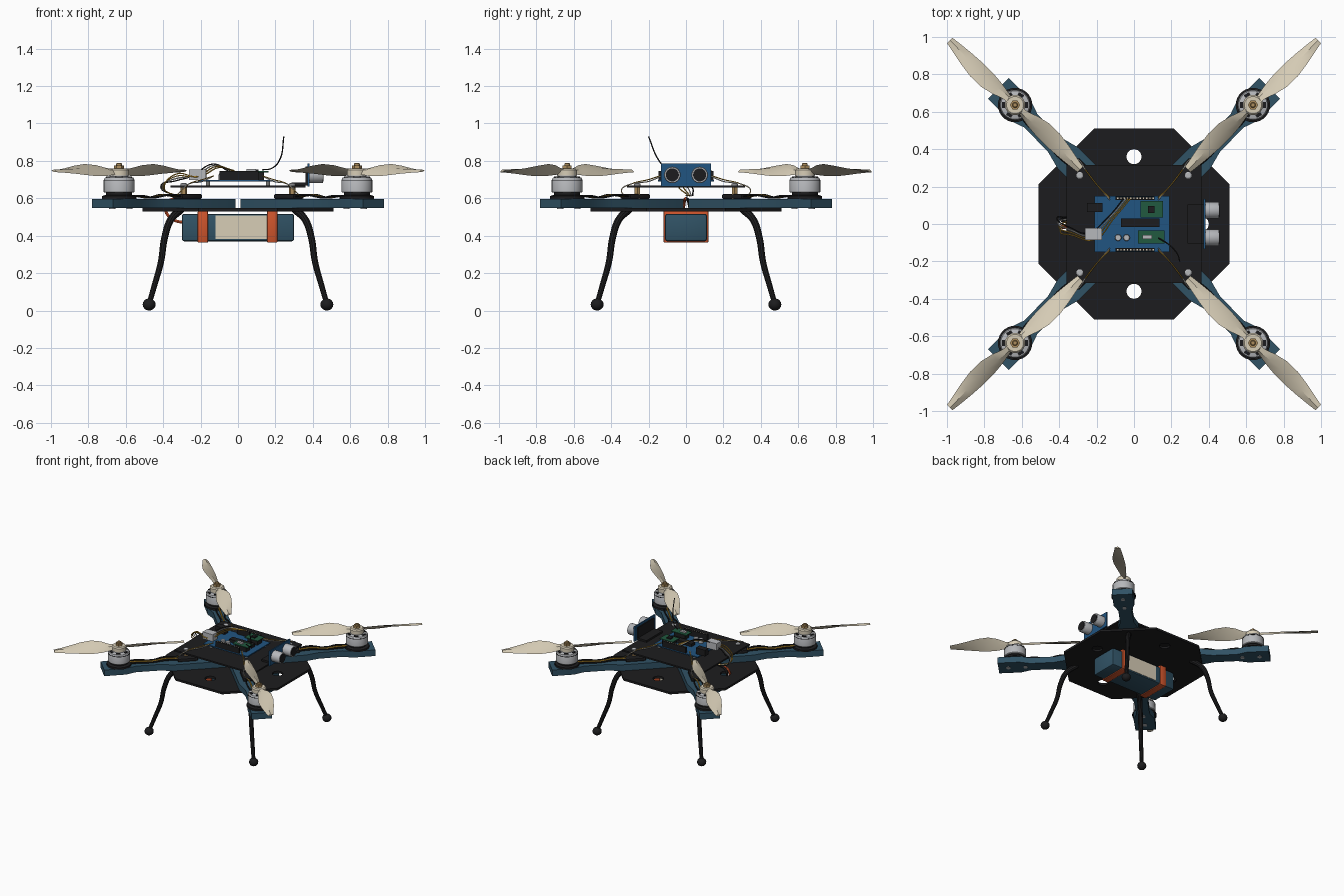
import bpy, bmesh, math
from mathutils import Vector, Matrix

if "Cube" in bpy.data.objects:
    bpy.data.objects.remove(bpy.data.objects["Cube"])

COLOURS = {
    "black": (0.012, 0.012, 0.013), "slate_blue": (0.03, 0.085, 0.13), "orange": (0.62, 0.09, 0.025),
    "cream": (0.68, 0.61, 0.47), "silver": (0.47, 0.48, 0.5), "brass": (0.42, 0.27, 0.11),
    "board_blue": (0.015, 0.09, 0.22), "green": (0.015, 0.10, 0.05),
    "yellow": (0.6, 0.33, 0.03), "white": (0.7, 0.7, 0.66)}
MATS = {}
for n, c in COLOURS.items():
    MATS[n] = bpy.data.materials.new(n)
    MATS[n].diffuse_color = (*c, 1)


def add_mesh(name, me, *mats):
    me.materials.clear()
    for m in mats:
        me.materials.append(MATS[m])
    ob = bpy.data.objects.new(name, me)
    bpy.context.collection.objects.link(ob)
    return ob


def finish(name, bm, *mats):
    bmesh.ops.recalc_face_normals(bm, faces=bm.faces)
    me = bpy.data.meshes.new(name)
    bm.to_mesh(me)
    bm.free()
    return add_mesh(name, me, *mats)


def box(name, mat, x, y, z, bevel=0, turn=None):
    """Box from ranges; turn = optional matrix."""
    bm = bmesh.new()
    bmesh.ops.create_cube(bm, size=1)
    for v in bm.verts:
        v.co = [(a + b) / 2 + c * (b - a) for (a, b), c in zip((x, y, z), v.co)]
    if bevel:
        bmesh.ops.bevel(bm, geom=bm.edges[:], offset=bevel, segments=2, affect='EDGES', profile=0.5)
    if turn:
        bm.transform(turn)
    return finish(name, bm, mat)


def lathe(name, mat, profile, loc, segs=28, axis='Z'):
    """Closed solid of revolution from (radius, height) points."""
    bm = bmesh.new()
    rings = [[bm.verts.new((r * math.cos(math.tau * i / segs), r * math.sin(math.tau * i / segs), z))
              for i in range(segs)] for r, z in profile]
    for a, b in zip(rings, rings[1:]):
        for i in range(segs):
            bm.faces.new((a[i], a[i - 1], b[i - 1], b[i]))
    bm.faces.new(rings[0])
    bm.faces.new(rings[-1])
    if axis == 'X':
        bm.transform(Matrix.Rotation(math.pi / 2, 4, 'Y'))
    bm.transform(Matrix.Translation(loc))
    return finish(name, bm, mat)


def from_curve(name, cu, mat):
    tmp = bpy.data.objects.new(name, cu)
    bpy.context.collection.objects.link(tmp)
    bpy.context.view_layer.update()
    me = bpy.data.meshes.new_from_object(tmp.evaluated_get(bpy.context.evaluated_depsgraph_get()))
    bpy.data.objects.remove(tmp)
    return add_mesh(name, me, mat)


def tube(name, mat, pts, r, r_end=None, res=1):
    cu = bpy.data.curves.new(name, 'CURVE')
    cu.dimensions, cu.bevel_depth, cu.bevel_resolution = '3D', r, res
    cu.resolution_u, cu.use_fill_caps = 6, True
    sp = cu.splines.new('BEZIER')
    sp.bezier_points.add(len(pts) - 1)
    for i, (bp, p) in enumerate(zip(sp.bezier_points, pts)):
        bp.co = p
        bp.handle_left_type = bp.handle_right_type = 'AUTO'
        bp.radius = 1 + ((r_end or r) / r - 1) * i / (len(pts) - 1)
    return from_curve(name, cu, mat)


def plate(name, mat, outline, holes, z0, z1):
    """Flat plate with round holes, as a filled 2D curve."""
    cu = bpy.data.curves.new(name, 'CURVE')
    cu.dimensions, cu.fill_mode, cu.extrude = '2D', 'BOTH', (z1 - z0) / 2
    loops = [outline] + [[(x + r * math.cos(math.tau * i / 24), y + r * math.sin(math.tau * i / 24))
                          for i in range(24)] for x, y, r in holes]
    for lp in loops:
        sp = cu.splines.new('POLY')
        sp.points.add(len(lp) - 1)
        for p, (x, y) in zip(sp.points, lp):
            p.co = (x, y, 0, 1)
        sp.use_cyclic_u = True
    ob = from_curve(name, cu, mat)
    ob.data.transform(Matrix.Translation((0, 0, (z0 + z1) / 2)))
    return ob


def propeller(name, loc, ang, hand):
    """Two twisted blades with orange tips; hand = +1 or -1 for spin direction."""
    stations = [(.02, .022, .022, 40), (.07, .028, .028, 40), (.13, .055, .04, 38), (.2, .072, .045, 34),
                (.28, .068, .042, 27), (.36, .052, .034, 20), (.43, .036, .026, 15), (.49, .024, .018, 11)]
    bm = bmesh.new()
    for side in (0, math.pi):
        rings = []
        for r, lead, trail, pitch in stations:
            p, t = math.radians(pitch), .007
            mid = (lead - trail) / 2
            ring = []
            for c, h in ((lead, 0), (mid, t * 1.6), (-trail, 0), (mid, -t * .4)):
                y, z = c * math.cos(p) - h * math.sin(p), c * math.sin(p) + h * math.cos(p)
                ring.append(bm.verts.new(Matrix.Rotation(side, 3, 'Z') @ Vector((r, y, z))))
            rings.append(ring)
        for k, (a, b) in enumerate(zip(rings, rings[1:])):
            for i in range(4):
                bm.faces.new((a[i], a[i - 1], b[i - 1], b[i])).material_index = int(k == len(rings) - 2)
        bm.faces.new(rings[0])
        bm.faces.new(rings[-1]).material_index = 1
    bm.transform(Matrix.Translation(loc) @ Matrix.Rotation(ang, 4, 'Z') @ Matrix.Diagonal((1, hand, 1, 1)))
    return finish(name, bm, "cream", "orange")


# frame plates
o, c = .51, .212
octagon = [(c, -o), (o, -c), (o, c), (c, o), (-c, o), (-o, c), (-o, -c), (-c, -o)]
plate("lower_plate", "black", octagon, [(.36, 0, .04), (-.36, 0, .04), (0, .36, .04), (0, -.36, .04)], .53, .547)
plate("upper_plate", "black", [(.36, -.315), (.36, .315), (-.36, .315), (-.36, -.315)], [], .657, .669)

# four corners: arm, speed controller, motor, propeller, leg
arm_half = [(.1, .08), (.5, .078), (.6, .052), (.78, .05), (.86, .078), (1.025, .078)]
arm_outline = [(x, -y) for x, y in arm_half] + [(x, y) for x, y in reversed(arm_half)]
for sx in (1, -1):
    for sy in (1, -1):
        tag = ("right" if sx > 0 else "left") + ("_back" if sy > 0 else "_front")
        ang = math.atan2(sy, sx)
        turn = Matrix.Rotation(ang, 4, 'Z')
        mx, my = .636 * sx, .636 * sy
        arm = plate("arm_" + tag, "slate_blue", arm_outline, [], .547, .597)
        arm.data.transform(turn)
        box("speed_controller_" + tag, "black", (.31, .46), (-.04, .04), (.597, .622), .006, turn)
        for k in (-1, 0, 1):
            pts = [(.45, .022 * k, .61), (.55, .03 * k, .618), (.66, .018 * k, .604),
                   (.75, .028 * k, .612), (.84, .02 * k, .61)]
            tube("motor_wire_" + tag, "yellow" if k == 0 else "black", [turn @ Vector(p) for p in pts], .006)
        # motor
        lathe("motor_base_" + tag, "black", [(.092, .597), (.092, .612), (.07, .618), (.07, .64)], (mx, my, 0))
        lathe("motor_bell_" + tag, "silver",
              [(.078, .63), (.082, .634), (.082, .698), (.076, .71), (.05, .716), (.05, .722)], (mx, my, 0), 32)
        lathe("motor_band_" + tag, "black", [(.0828, .694), (.0828, .699)], (mx, my, 0), 32)
        for k in range(6):
            box("motor_slot_" + tag, "black", (.054, .07), (-.016, .016), (.706, .7165), 0,
                Matrix.Translation((mx, my, 0)) @ Matrix.Rotation(k * math.pi / 3, 4, 'Z'))
        for k in range(2):
            lathe("arm_screw_" + tag, "silver", [(.017, .543), (.017, .548)], (turn @ Vector((.82 + .13 * k, 0, 0))), 12)
        # propeller with hub and nut
        propeller("propeller_" + tag, (mx, my, .743), ang, -sx * sy)
        lathe("propeller_hub_" + tag, "cream", [(.054, .722), (.054, .75), (.046, .758)], (mx, my, 0))
        lathe("propeller_nut_" + tag, "brass", [(.027, .756), (.027, .776)], (mx, my, 0), 6)
        lathe("motor_shaft_" + tag, "brass", [(.015, .77), (.015, .785), (.01, .789)], (mx, my, 0), 14)
        # landing leg and foot
        leg = [(.305, .54), (.36, .485), (.392, .39), (.412, .26), (.445, .14), (.474, .04)]
        tube("leg_" + tag, "black", [(sx * d, sy * d, z) for d, z in leg], .021, .014, 3)
        lathe("foot_" + tag, "black",
              [(.034 * math.sin(t) + .0005, .032 - .032 * math.cos(t)) for t in [math.pi * i / 10 for i in range(11)]],
              (.475 * sx, .475 * sy, 0), 20)
        # plate standoff, screw and signal wire
        lathe("standoff_" + tag, "brass", [(.017, .59), (.017, .657)], (.29 * sx, .26 * sy, 0), 6)
        lathe("standoff_screw_" + tag, "silver", [(.018, .669), (.018, .677), (.012, .681)], (.29 * sx, .26 * sy, 0), 14)
        lathe("board_spacer_" + tag, "white", [(.011, .669), (.011, .69)], (.16 * sx, .12 * sy, 0), 10)
        for k, col in enumerate(("white", "yellow")):
            tube("signal_wire_" + tag, col, [(.13 * sx, (.13 + .01 * k) * sy, .72), (.19 * sx, .2 * sy, .69 + .01 * k),
                 (.26 * sx, .29 * sy, .678), (.3 * sx, .345 * sy, .645), (.33 * sx, .33 * sy, .61)], .003)

# battery with labels, straps and lead
box("battery", "slate_blue", (-.3, .3), (-.112, .112), (.37, .517), .012)
for s in (-1, 1):
    box("battery_label", "cream", (-.12, .165), sorted((s * .110, s * .115)), (.382, .507))
    x = .183 if s > 0 else -.188
    box("battery_strap", "orange", (x - .028, x + .028), (-.12, .12), (.363, .532), .006)
for k, col in enumerate(("black", "orange")):
    y = .03 - .05 * k
    tube("battery_lead", "black" if k == 0 else col, [(-.29, y, .47), (-.345, y, .485), (-.385, y * .8, .53),
         (-.375, y * .5, .58), (-.3, 0, .6)], .009)

# controller board and parts: name, colour, x, y, z ranges
for n, col, x, y, z in [
        ("controller_board", "board_blue", (-.21, .19), (-.15, .15), (.69, .699)),
        ("usb_socket", "silver", (-.262, -.17), (-.085, -.022), (.699, .755)),
        ("power_socket", "black", (-.25, -.168), (.065, .112), (.699, .75)),
        ("main_chip", "black", (-.07, .135), (-.017, .03), (.699, .722)),
        ("header_back", "black", (-.1, .11), (.129, .147), (.699, .745)),
        ("header_front", "black", (-.1, .11), (-.147, -.129), (.699, .745)),
        ("radio_riser", "black", (.05, .14), (.05, .11), (.699, .738)),
        ("radio_module", "green", (.035, .155), (.035, .122), (.738, .745)),
        ("radio_chip", "black", (.075, .11), (.06, .095), (.745, .755)),
        ("gyro_riser", "black", (.04, .14), (-.095, -.045), (.699, .738)),
        ("gyro_module", "green", (.022, .162), (-.105, -.035), (.738, .745)),
        ("gyro_chip", "silver", (.045, .095), (-.08, -.06), (.745, .757)),
        ("sensor_bracket", "black", (.285, .372), (-.105, .105), (.669, .684)),
        ("sensor_backing", "black", (.362, .372), (-.105, .105), (.669, .77)),
        ("sensor_board", "board_blue", (.372, .382), (-.133, .133), (.662, .785))]:
    box(n, col, x, y, z)
for y in (-.138, .138):
    for i in range(12):
        x = -.09 + i * .0172
        box("header_pin", "cream", (x, x + .007), (y - .004, y + .004), (.744, .747))
for x in (-.085, -.04):
    lathe("capacitor", "silver", [(.018, .699), (.018, .728), (.015, .732)], (x, -.073, 0), 16)

# distance sensor eyes
for y in (-.073, .073):
    lathe("sensor_eye", "silver", [(.044, 0), (.044, .068), (.041, .073)], (.382, y, .725), 28, 'X')
    lathe("sensor_mesh", "black", [(.035, .07), (.035, .0755)], (.382, y, .725), 24, 'X')

# antenna and loose wiring
tube("antenna", "black", [(.13, -.075, .752), (.18, -.105, .76), (.225, -.15, .81), (.245, -.2, .93)], .0035)
for k, col in enumerate(("yellow", "yellow", "white", "black")):
    d = .012 * k
    tube("loose_wire", col, [(-.02 - d, .135, .748), (-.1 - d, .04, .765 + d / 2), (-.22 - d, -.085 + d, .715),
         (-.33, -.06 + d, .73 - d), (-.395 - d / 2, -.04 + 2 * d, .66), (-.36, 0 + d, .625), (-.2, d, .615)], .0035)

# smooth round parts, keep hard edges
bpy.ops.object.select_all(action='SELECT')
bpy.context.view_layer.objects.active = bpy.context.selected_objects[0]
bpy.ops.object.shade_smooth_by_angle(angle=math.radians(32))

for m in bpy.data.materials:
    if m.users and not m.is_grease_pencil:
        m.use_nodes = True
        m.node_tree.nodes["Principled BSDF"].inputs["Base Color"].default_value = m.diffuse_color
